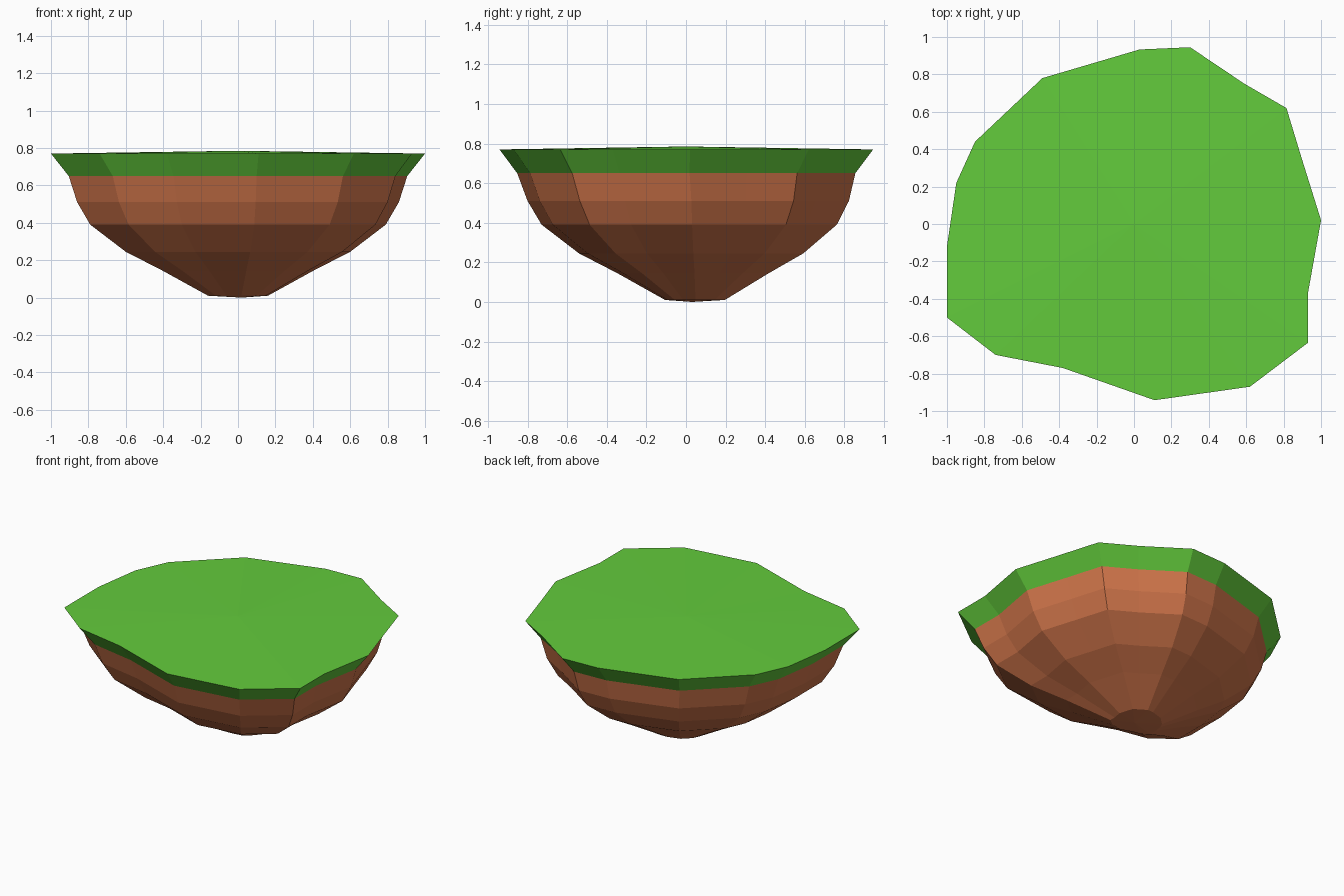
import bpy, bmesh

if "Cube" in bpy.data.objects:
    bpy.data.objects.remove(bpy.data.objects["Cube"])

# Irregular rim outline seen from above, counter-clockwise
RIM = [(1.0, 0.02), (0.90, 0.34), (0.815, 0.62), (0.59, 0.75), (0.30, 0.945),
       (0.03, 0.933), (-0.49, 0.78), (-0.85, 0.44), (-0.95, 0.22), (-1.0, -0.12),
       (-1.0, -0.50), (-0.74, -0.70), (-0.38, -0.77), (0.11, -0.942),
       (0.62, -0.87), (0.93, -0.635), (0.93, -0.37)]


def make_material(name, color):
    mat = bpy.data.materials.new(name)
    mat.diffuse_color = (*color, 1)
    mat.use_nodes = True
    mat.node_tree.nodes["Principled BSDF"].inputs["Base Color"].default_value = mat.diffuse_color
    return mat


def make_shell(name, rings, mat, top=None, bottom=None):
    """Skin the scaled rim rings (scale, z, y shift), top to bottom, with optional fan tips."""
    bm = bmesh.new()
    loops = [[bm.verts.new((x * s, y * s + dy, z)) for x, y in RIM] for s, z, dy in rings]
    n = len(RIM)
    for up, low in zip(loops, loops[1:]):
        for i in range(n):
            j = (i + 1) % n
            bm.faces.new((up[i], low[i], low[j], up[j]))
    if top:
        tip = bm.verts.new(top)
        for i in range(n):
            bm.faces.new((tip, loops[0][i], loops[0][(i + 1) % n]))
    if bottom:
        tip = bm.verts.new(bottom)
        for i in range(n):
            bm.faces.new((tip, loops[-1][(i + 1) % n], loops[-1][i]))
    mesh = bpy.data.meshes.new(name)
    bm.to_mesh(mesh)
    bm.free()
    mesh.materials.append(mat)
    obj = bpy.data.objects.new(name, mesh)
    bpy.context.collection.objects.link(obj)
    return obj


grass = make_material("grass_green", (0.125, 0.60, 0.045))
earth = make_material("earth_brown", (0.62, 0.175, 0.068))

# Grass top with a slightly domed centre and an overhanging lip
make_shell("grass_top", [(1.0, 0.77, 0), (0.905, 0.65, 0)], grass, top=(0, 0, 0.785))

# Rocky earth bowl tapering to a small blunt base
make_shell("earth_base",
           [(0.905, 0.65, 0), (0.86, 0.51, 0.01), (0.79, 0.39, 0.015),
            (0.60, 0.245, 0.025), (0.405, 0.145, 0.035), (0.16, 0.01, 0.045)],
           earth, bottom=(0.02, 0.03, 0))
